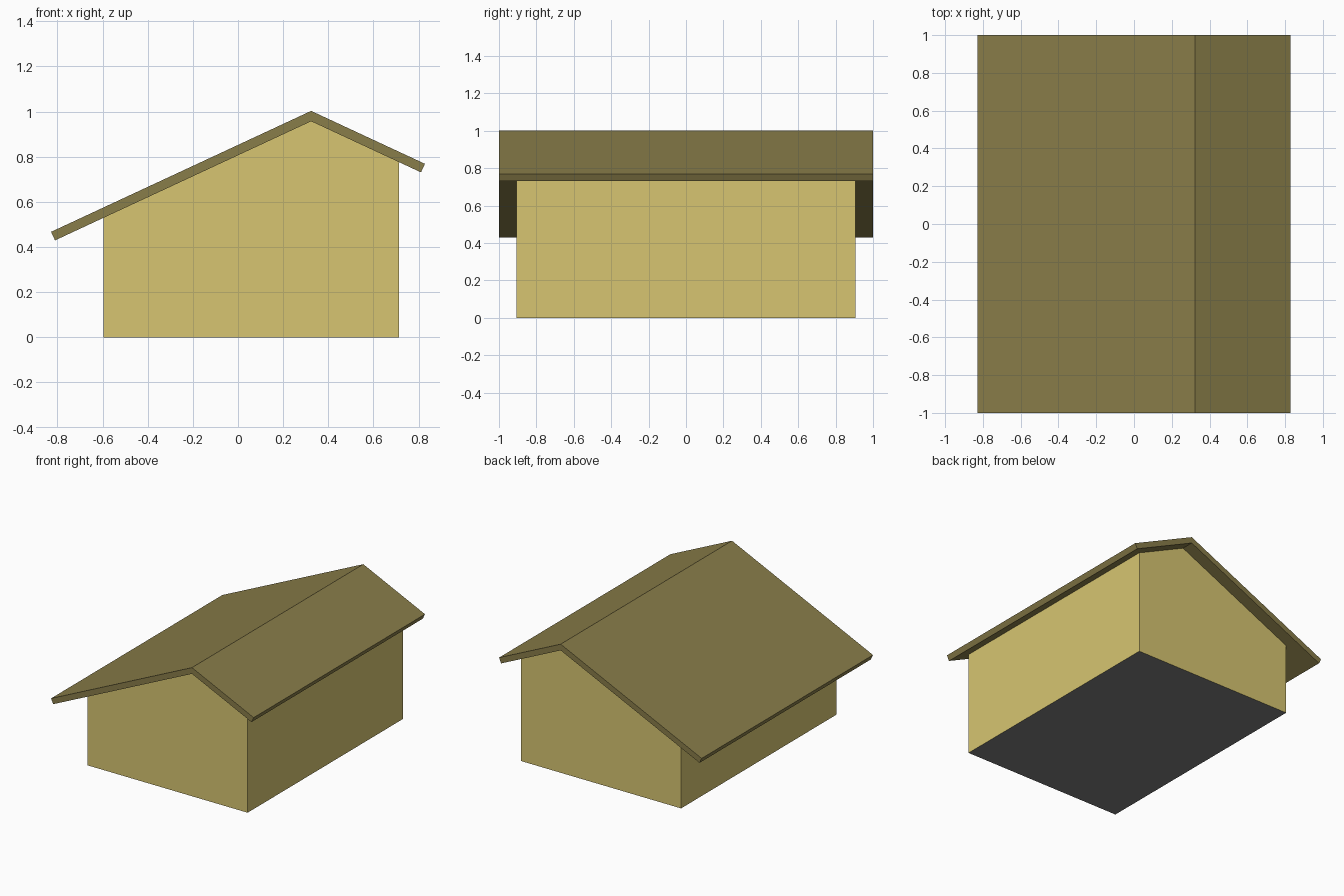
import bpy, bmesh

if "Cube" in bpy.data.objects:
    bpy.data.objects.remove(bpy.data.objects["Cube"])


def material(name, rgb):
    m = bpy.data.materials.new(name)
    m.diffuse_color = (*rgb, 1)
    m.use_nodes = True
    m.node_tree.nodes["Principled BSDF"].inputs["Base Color"].default_value = m.diffuse_color
    return m


def extrude_profile(name, pts, half_depth, mats):
    """Solid prism: an x-z outline swept along y, centred on y = 0."""
    bm = bmesh.new()
    face = bm.faces.new([bm.verts.new((x, -half_depth, z)) for x, z in pts])
    geom = bmesh.ops.extrude_face_region(bm, geom=[face])["geom"]
    verts = [v for v in geom if isinstance(v, bmesh.types.BMVert)]
    bmesh.ops.translate(bm, verts=verts, vec=(0, 2 * half_depth, 0))
    bmesh.ops.recalc_face_normals(bm, faces=bm.faces[:])
    # Downward-facing floor takes the last material
    for f in bm.faces:
        if f.normal.z < -0.99:
            f.material_index = len(mats) - 1
    mesh = bpy.data.meshes.new(name)
    bm.to_mesh(mesh)
    bm.free()
    for m in mats:
        mesh.materials.append(m)
    obj = bpy.data.objects.new(name, mesh)
    bpy.context.collection.objects.link(obj)
    return obj


wall = material("wall_yellow", (0.68, 0.56, 0.165))
roof = material("roof_olive", (0.25, 0.205, 0.067))
base = material("floor_grey", (0.21, 0.21, 0.21))

RIDGE_X, RIDGE_Z, SLOPE, GAP = 0.324, 1.003, 0.465, 0.046


def roof_z(x, drop=0.0):
    return RIDGE_Z - drop - SLOPE * abs(x - RIDGE_X)


# House body: asymmetric gable outline that meets the roof underside
left, right = -0.595, 0.714
extrude_profile("house_body", [
    (left, 0), (right, 0), (right, roof_z(right, GAP)),
    (RIDGE_X, RIDGE_Z - GAP), (left, roof_z(left, GAP))], 0.907, [wall, base])

# Roof slab: mitred at the ridge, eaves cut square to the slope
eave, inset = 0.828, 0.0175
low = eave - inset
extrude_profile("roof", [
    (-eave, roof_z(-eave)), (-low, roof_z(-low, GAP)),
    (RIDGE_X, RIDGE_Z - GAP), (low, roof_z(low, GAP)),
    (eave, roof_z(eave)), (RIDGE_X, RIDGE_Z)], 1.0, [roof])
